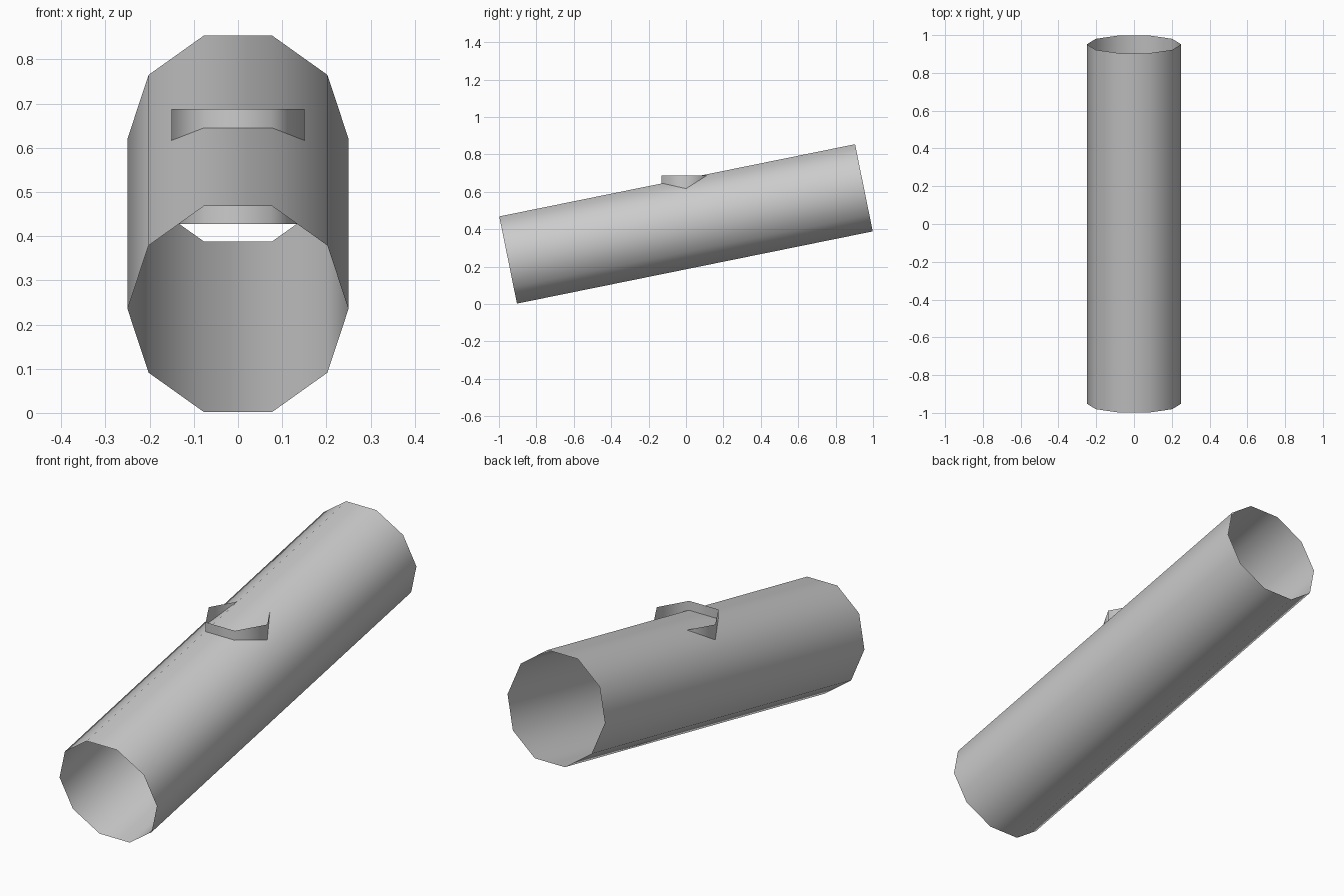
import bpy, math

if "Cube" in bpy.data.objects:
    bpy.data.objects.remove(bpy.data.objects["Cube"])

grey = bpy.data.materials.new("plain grey")
grey.diffuse_color = (0.6, 0.6, 0.6, 1)
grey.use_nodes = True
grey.node_tree.nodes["Principled BSDF"].inputs["Base Color"].default_value = grey.diffuse_color


def open_tube(name, sides, radius, length, location, rotation):
    """Thin open-ended tube, smooth shaded all round."""
    bpy.ops.mesh.primitive_cylinder_add(
        vertices=sides, radius=radius, depth=length, end_fill_type='NOTHING',
        location=location, rotation=rotation)
    tube = bpy.context.object
    tube.name = name
    tube.data.materials.append(grey)
    for face in tube.data.polygons:
        face.use_smooth = True
    return tube


CENTRE_Z = 0.428
TILT = math.atan2(0.193, 0.951)

# Long ten-sided tube lying along y, raised at the back, flat side on top;
# the spin about its own axis puts corners at its left and right
main_tube = open_tube("main_tube", 10, 0.25, 1.941, (0, 0, CENTRE_Z), (0, 0, 0))
for v in main_tube.data.vertices:
    x, y, z = v.co
    v.co = (y, z, x)
main_tube.data.flip_normals() if main_tube.data.polygons[0].normal.dot(
    main_tube.data.polygons[0].center) < 0 else None
main_tube.rotation_euler = (TILT, 0, 0)

# Upright six-sided collar, from the tube's axis to just above its top
open_tube("collar", 6, 0.15, 0.26, (0, 0, CENTRE_Z + 0.13), (0, 0, math.pi / 2))
